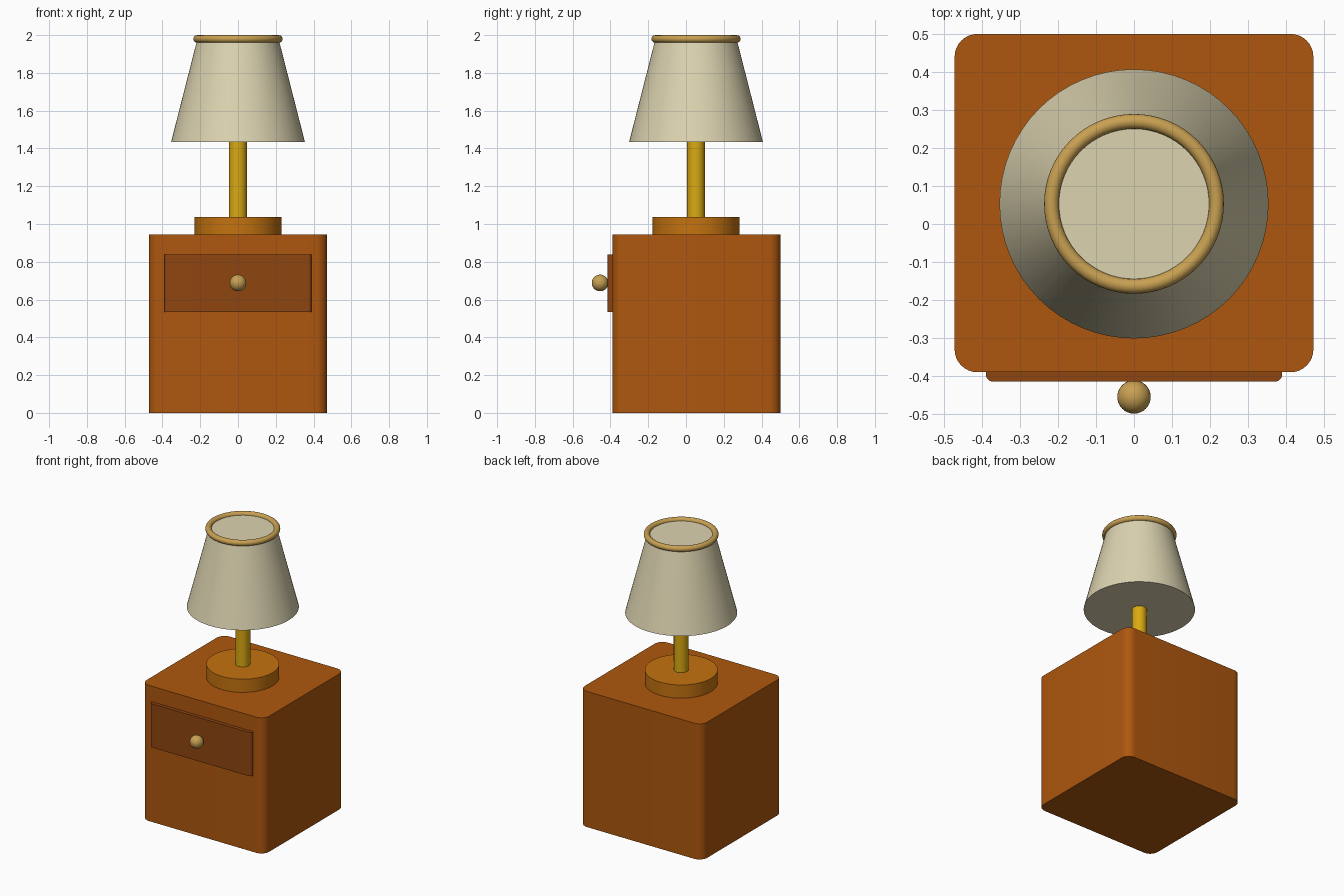
import bpy, bmesh, math

cube = bpy.data.objects.get("Cube")
if cube:
    bpy.data.objects.remove(cube, do_unlink=True)


def material(name, *rgb):
    """Flat material from 0-255 display values."""
    lin = [((c / 255 + 0.055) / 1.055) ** 2.4 for c in rgb] + [1.0]
    mat = bpy.data.materials.new(name)
    mat.use_nodes = True
    mat.diffuse_color = lin
    mat.node_tree.nodes["Principled BSDF"].inputs["Base Color"].default_value = lin
    return mat


wood = material("orange wood", 174, 87, 14)
dark_wood = material("dark wood", 143, 69, 16)
ochre = material("ochre wood", 196, 115, 16)
gold = material("gold", 218, 170, 18)
brass = material("pale brass", 200, 160, 82)
cream = material("cream fabric", 220, 211, 176)


def finish(name, mat):
    obj = bpy.context.object
    obj.name = obj.data.name = name
    obj.data.materials.append(mat)
    bpy.ops.object.shade_smooth_by_angle(angle=math.radians(35))
    return obj


def rounded_box(name, mat, low, high, radius):
    """Box whose upright edges are rounded."""
    bm = bmesh.new()
    bmesh.ops.create_cube(bm, size=1)
    for v in bm.verts:
        for i in range(3):
            v.co[i] = high[i] if v.co[i] > 0 else low[i]
    upright = [e for e in bm.edges
               if abs(e.verts[0].co.z - e.verts[1].co.z) > 0.01]
    bmesh.ops.bevel(bm, geom=upright, offset=radius, segments=8,
                    profile=0.5, affect='EDGES')
    mesh = bpy.data.meshes.new(name)
    bm.to_mesh(mesh)
    bm.free()
    obj = bpy.data.objects.new(name, mesh)
    bpy.context.collection.objects.link(obj)
    bpy.ops.object.select_all(action='DESELECT')
    obj.select_set(True)
    bpy.context.view_layer.objects.active = obj
    return finish(name, mat)


LAMP_Y = 0.053


def lamp_part(name, mat, r_bottom, r_top, z_bottom, z_top):
    bpy.ops.mesh.primitive_cone_add(
        vertices=64, radius1=r_bottom, radius2=r_top, depth=z_top - z_bottom,
        location=(0, LAMP_Y, (z_bottom + z_top) / 2))
    return finish(name, mat)


# Bedside cabinet with its drawer and knob
rounded_box("cabinet", wood, (-0.472, -0.39, 0), (0.472, 0.5, 0.945), 0.06)
rounded_box("drawer_front", dark_wood, (-0.39, -0.415, 0.533), (0.39, -0.33, 0.838), 0.02)
bpy.ops.mesh.primitive_uv_sphere_add(segments=32, ring_count=16, radius=0.044,
                                     location=(0, -0.455, 0.688))
finish("drawer_knob", brass)

# Table lamp
lamp_part("lamp_base", ochre, 0.23, 0.23, 0.945, 1.037)
lamp_part("lamp_stem", gold, 0.047, 0.047, 1.03, 1.5)
lamp_part("lamp_shade", cream, 0.354, 0.215, 1.435, 1.98)
bpy.ops.mesh.primitive_torus_add(major_segments=64, minor_segments=16,
                                 major_radius=0.217, minor_radius=0.0195,
                                 location=(0, LAMP_Y, 1.98))
finish("shade_rim", brass)
